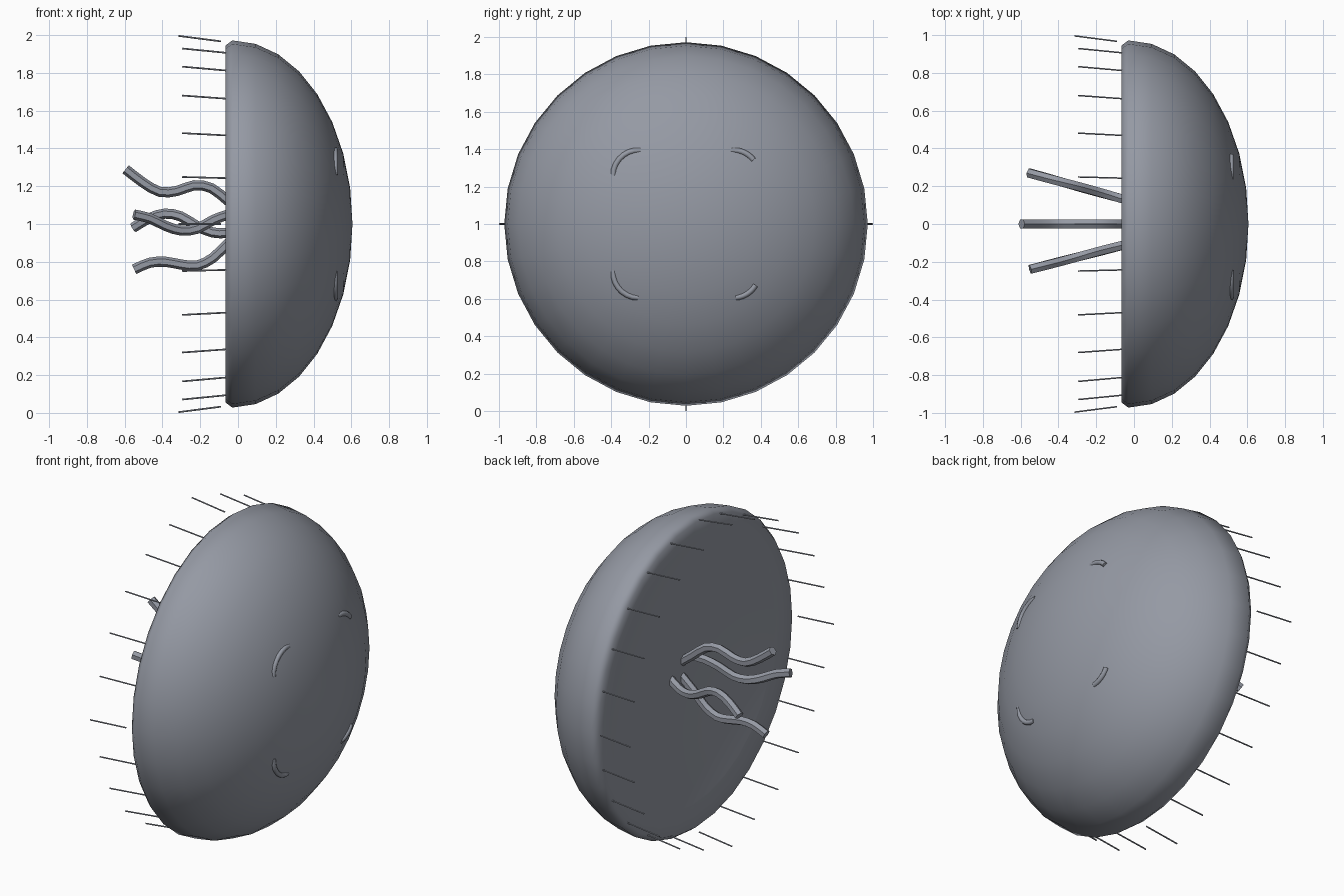
import bpy, bmesh, math
from mathutils import Vector

if "Cube" in bpy.data.objects:
    bpy.data.objects.remove(bpy.data.objects["Cube"])

mat = bpy.data.materials.new("slate_grey")
mat.use_nodes = True
colour = (0.30, 0.32, 0.37, 1)
mat.diffuse_color = colour
mat.node_tree.nodes["Principled BSDF"].inputs["Base Color"].default_value = colour


def finish(name, bm, angle):
    bmesh.ops.recalc_face_normals(bm, faces=bm.faces)
    mesh = bpy.data.meshes.new(name)
    bm.to_mesh(mesh)
    bm.free()
    mesh.materials.append(mat)
    obj = bpy.data.objects.new(name, mesh)
    bpy.context.collection.objects.link(obj)
    bpy.ops.object.select_all(action='DESELECT')
    obj.select_set(True)
    bpy.context.view_layer.objects.active = obj
    bpy.ops.object.shade_smooth_by_angle(angle=math.radians(angle))


def bridge(bm, a, b):
    n = len(a)
    for i in range(n):
        bm.faces.new((a[i], a[(i + 1) % n], b[(i + 1) % n], b[i]))


def tube(name, points, radius, sides):
    """Capped tube of even radius through the points."""
    bm = bmesh.new()
    rings = []
    for i, p in enumerate(points):
        d = (points[min(i + 1, len(points) - 1)] - points[max(i - 1, 0)]).normalized()
        ref = Vector((0, 1, 0)) if abs(d.x) > 0.5 else Vector((1, 0, 0))
        u = d.cross(ref).normalized()
        v = d.cross(u)
        ring = []
        for k in range(sides):
            a = math.tau * k / sides
            ring.append(bm.verts.new(p + radius * (u * math.cos(a) + v * math.sin(a))))
        rings.append(ring)
    for a, b in zip(rings, rings[1:]):
        bridge(bm, a, b)
    bm.faces.new(rings[0])
    bm.faces.new(rings[-1])
    finish(name, bm, 50)


def smooth_path(pts, steps):
    """Catmull-Rom resampling of a short list of points."""
    ext = [2 * pts[0] - pts[1]] + pts + [2 * pts[-1] - pts[-2]]
    out = []
    for a, b, c, d in zip(ext, ext[1:], ext[2:], ext[3:]):
        for s in range(steps):
            t = s / steps
            out.append(0.5 * (2 * b + (c - a) * t + (2 * a - 5 * b + 4 * c - d) * t * t
                              + (3 * b - a - 3 * c + d) * t ** 3))
    return out + [pts[-1]]


# Bell: flattened half sphere on its side, with a shallow bowl as its underside
RADIUS, DEPTH, EQUATOR_X = 0.972, 0.636, -0.03
RIM_X, RIM_RADIUS, BOWL_DEPTH = -0.066, 0.945, 0.085
SIDES = 32
profile = []
for k in range(1, 8):
    r = k / 7
    profile.append((RIM_X + BOWL_DEPTH * (1 - r * r), RIM_RADIUS * r))
for k in range(8):
    a = math.pi / 16 * k
    profile.append((EQUATOR_X + DEPTH * math.sin(a), RADIUS * math.cos(a)))
bm = bmesh.new()
rings = [[bm.verts.new((x, r * math.sin(math.tau * i / SIDES), 1 + r * math.cos(math.tau * i / SIDES)))
          for i in range(SIDES)] for x, r in profile]
for a, b in zip(rings, rings[1:]):
    bridge(bm, a, b)
for ring, x in ((rings[0], RIM_X + BOWL_DEPTH), (rings[-1], EQUATOR_X + DEPTH)):
    pole = bm.verts.new((x, 0, 1))
    for i in range(SIDES):
        bm.faces.new((ring[i], ring[(i + 1) % SIDES], pole))
finish("bell", bm, 75)

# Fine tentacles around the rim, the four cardinal ones set further out
for i in range(24):
    a = math.tau * i / 24
    out = Vector((0, math.sin(a), math.cos(a)))
    if i % 6 == 0:
        ends = ((-0.09, 0.967), (-0.315, 0.996))
    else:
        ends = ((-0.06, 0.938), (-0.295, 0.962))
    tube(f"rim_tentacle_{i + 1}", [Vector((x, 0, 1)) + out * r for x, r in ends], 0.0045, 6)

# Wavy arms hanging from the bowl: tip x, y near root and at tip, heights from root to tip
arms = {
    "upper_arm": (-0.595, 0, 0, (1.05, 1.12, 1.19, 1.205, 1.175, 1.17, 1.22, 1.29)),
    "lower_arm": (-0.55, 0, 0, (0.97, 0.90, 0.82, 0.78, 0.785, 0.80, 0.795, 0.76)),
    "front_arm": (-0.55, -0.11, -0.24, (1.06, 1.05, 1.02, 0.975, 0.965, 0.99, 1.03, 1.05)),
    "back_arm": (-0.555, 0.13, 0.27, (0.99, 0.955, 0.955, 0.99, 1.04, 1.055, 1.03, 0.98)),
}
for name, (tip, y0, y1, heights) in arms.items():
    pts = []
    for i, z in enumerate(heights):
        t = (i - 1) / 6
        pts.append(Vector((-0.05 + (tip + 0.05) * t, y0 + (y1 - y0) * t, z)))
    tube(name, smooth_path(pts, 2), 0.027, 6)

# Flat curved ridges breaking through the dome: quadrant signs, start and end angle
ridges = {
    "upper_front_ridge": (-1, 1, 85, 180),
    "upper_back_ridge": (1, 1, 38, 98),
    "lower_back_ridge": (1, -1, -85, -30),
    "lower_front_ridge": (-1, -1, 175, 270),
}
for name, (side, up, start, end) in ridges.items():
    path = []
    for i in range(8):
        a = math.radians(start + (end - start) * i / 7)
        path.append(Vector((0.514, side * 0.255 + 0.134 * math.cos(a), 1 + up * 0.26 + 0.134 * math.sin(a))))
    tube(name, path, 0.015, 8)
